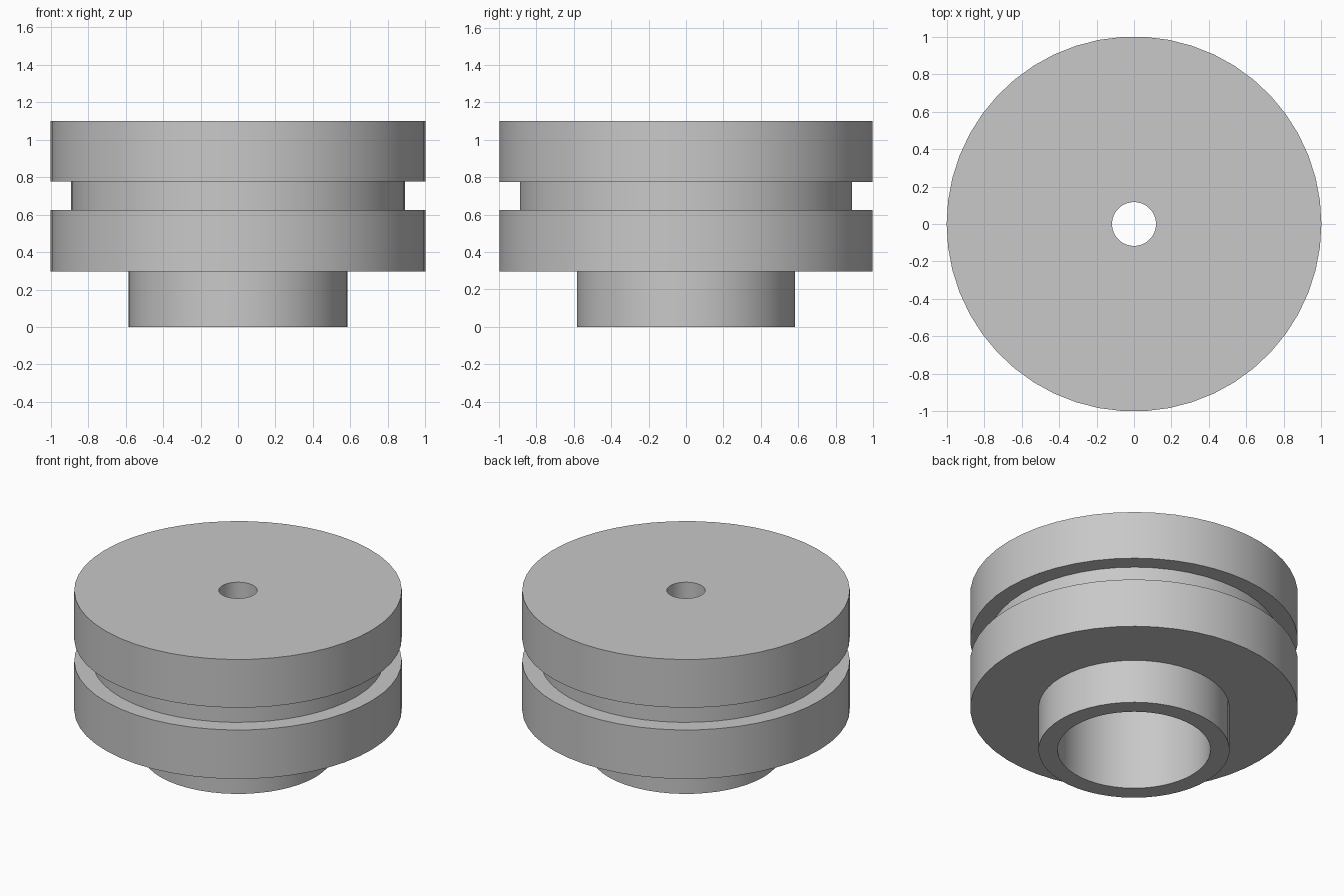
import bpy, bmesh, math

cube = bpy.data.objects.get("Cube")
if cube:
    bpy.data.objects.remove(cube, do_unlink=True)

SIDES = 50

# Plain grey material
grey = bpy.data.materials.new("plain_grey")
grey.use_nodes = True
colour = (0.58, 0.58, 0.58, 1)
grey.diffuse_color = colour
grey.node_tree.nodes["Principled BSDF"].inputs["Base Color"].default_value = colour


def lathe(name, profile):
    """Revolve a closed (radius, height) profile around z."""
    bm = bmesh.new()
    rings = []
    for r, z in profile:
        angles = [math.tau * i / SIDES for i in range(SIDES)]
        rings.append([bm.verts.new((r * math.cos(a), r * math.sin(a), z)) for a in angles])
    for k, ring in enumerate(rings):
        following = rings[(k + 1) % len(rings)]
        for i in range(SIDES):
            j = (i + 1) % SIDES
            bm.faces.new((ring[i], ring[j], following[j], following[i]))
    bmesh.ops.recalc_face_normals(bm, faces=bm.faces)
    mesh = bpy.data.meshes.new(name)
    bm.to_mesh(mesh)
    bm.free()
    mesh.materials.append(grey)
    obj = bpy.data.objects.new(name, mesh)
    bpy.context.collection.objects.link(obj)
    bpy.ops.object.select_all(action="DESELECT")
    obj.select_set(True)
    bpy.context.view_layer.objects.active = obj
    bpy.ops.object.shade_smooth_by_angle(angle=math.radians(30))


# Heights and radii of the turned part
hub_top, groove_low, groove_high, top = 0.295, 0.625, 0.775, 1.1
rim, groove, hub, bore, pin_hole = 1.0, 0.89, 0.583, 0.467, 0.117
bore_top = 0.8

# Grooved wheel with hub, stepped bore and small top hole
lathe("grooved_wheel", [
    (bore, 0), (hub, 0), (hub, hub_top),
    (rim, hub_top), (rim, groove_low),
    (groove, groove_low), (groove, groove_high),
    (rim, groove_high), (rim, top),
    (pin_hole, top), (pin_hole, bore_top), (bore, bore_top),
])
